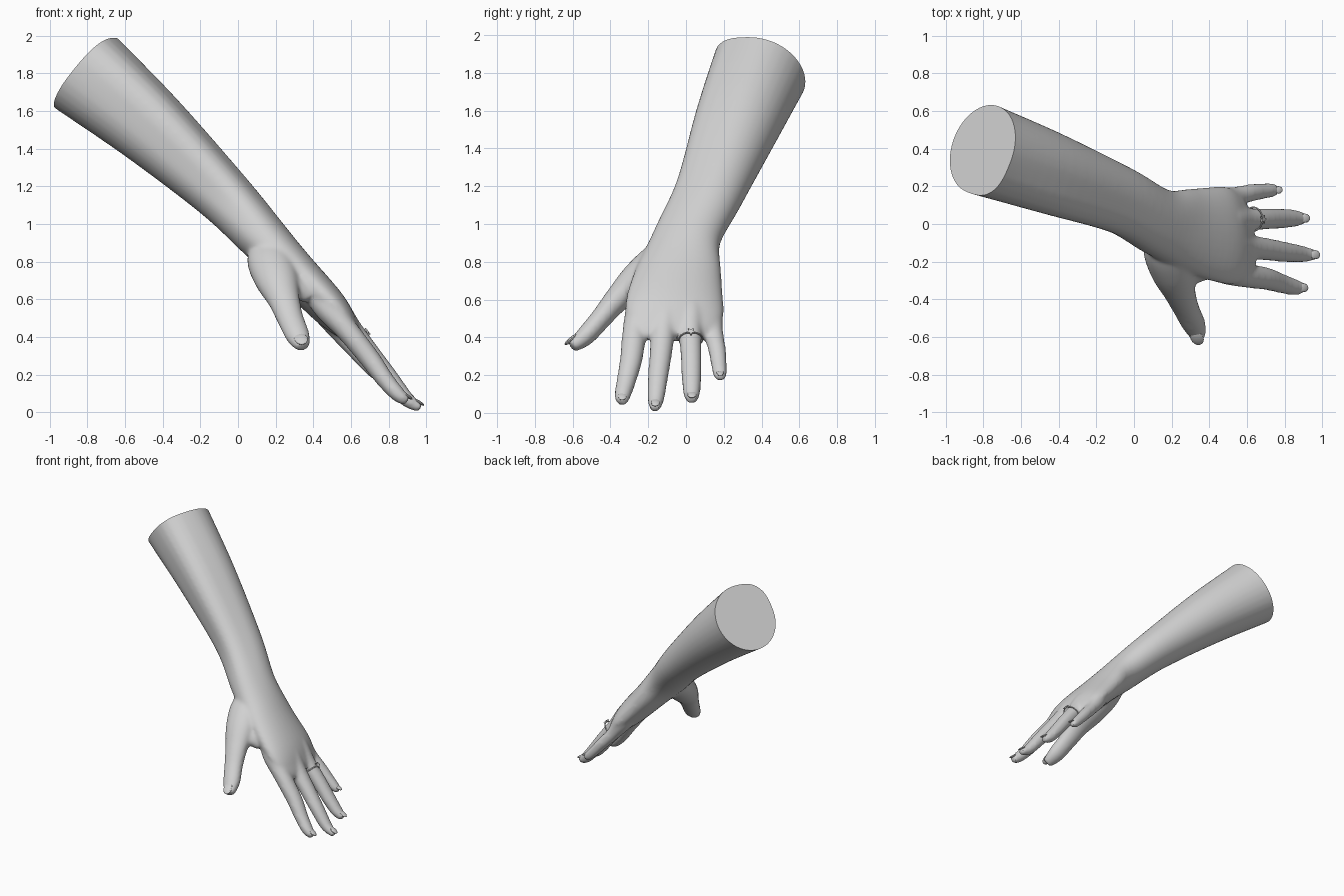
import bpy, bmesh, math
from mathutils import Vector, Matrix

if "Cube" in bpy.data.objects:
    bpy.data.objects.remove(bpy.data.objects["Cube"])

grey = bpy.data.materials.new("plain_grey")
grey.diffuse_color = (0.64, 0.64, 0.64, 1)
grey.use_nodes = True
grey.node_tree.nodes["Principled BSDF"].inputs["Base Color"].default_value = grey.diffuse_color
SIDES, STEPS = 32, 6


def spline(rows):
    """Catmull-Rom interpolation of rows of numbers."""
    out = []
    for i in range(len(rows) - 1):
        a, b, c, d = (rows[max(i - 1, 0)], rows[i], rows[i + 1],
                      rows[min(i + 2, len(rows) - 1)])
        for s in range(STEPS):
            t = s / STEPS
            out.append([0.5 * (2 * q + (r - p) * t + (2 * p - 5 * q + 4 * r - v) * t * t
                               + (3 * q - p - 3 * r + v) * t ** 3)
                        for p, q, r, v in zip(a, b, c, d)])
    out.append(list(rows[-1]))
    return out


def loft(bm, rows):
    """Closed tube; each row is x, y, z, half width, half thickness, width direction, muscle bulge."""
    pts = spline(rows)
    rings = []
    for i, p in enumerate(pts):
        c = Vector(p[:3])
        t = (Vector(pts[min(i + 1, len(pts) - 1)][:3]) - Vector(pts[max(i - 1, 0)][:3])).normalized()
        u = Vector(p[5:8])
        u = (u - t * u.dot(t)).normalized()
        w = u.cross(t)
        ring = []
        for k in range(SIDES):
            cs, sn = math.cos(k * math.tau / SIDES), math.sin(k * math.tau / SIDES)
            swell = 1 + p[8] * (2 * cs * sn) ** 2 if cs < 0 and sn < 0 else 1
            ring.append(bm.verts.new(c + (u * p[3] * cs + w * p[4] * sn) * swell))
        rings.append(ring)
    for a, b in zip(rings, rings[1:]):
        for k in range(SIDES):
            n = (k + 1) % SIDES
            bm.faces.new((a[k], a[n], b[n], b[k]))
    bm.faces.new(rings[0][::-1])
    bm.faces.new(rings[-1])


def digit(bm, rows, flat, hint):
    loft(bm, [(x, y, z, r, r * flat, *hint, 0) for x, y, z, r in rows])


def finish(ob, name):
    ob.name = name
    ob.data.name = name
    ob.data.materials.clear()
    ob.data.materials.append(grey)
    bpy.ops.object.select_all(action='DESELECT')
    ob.select_set(True)
    bpy.context.view_layer.objects.active = ob
    bpy.ops.object.shade_smooth_by_angle()


def new_object(bm, name):
    bmesh.ops.recalc_face_normals(bm, faces=bm.faces[:])
    me = bpy.data.meshes.new(name)
    bm.to_mesh(me)
    bm.free()
    ob = bpy.data.objects.new(name, me)
    bpy.context.collection.objects.link(ob)
    return ob


# forearm and palm
bm = bmesh.new()
loft(bm, [
    (-.848, .416, 1.838, .248, .255, .37, .93, 0, .12),
    (-.803, .398, 1.80, .243, .25, .37, .93, 0, .12),
    (-.465, .28, 1.515, .215, .205, .37, .93, 0, .18),
    (-.09, .135, 1.165, .178, .152, .35, .93, 0, .18),
    (.13, .01, .93, .18, .13, .25, .95, -.05, .08),
    (.30, -.035, .75, .225, .113, 0, 1, -.1, 0),
    (.48, -.06, .56, .262, .097, -.05, 1, -.12, 0),
    (.57, -.06, .455, .235, .066, -.05, 1, -.12, 0),
    (.615, -.055, .40, .17, .038, -.05, 1, -.12, 0)])

# fingers and thumb
SIDE = (0, 1, -.05)
index = [(.36, -.19, .68, .05), (.47, -.235, .56, .078), (.58, -.27, .435, .066),
         (.70, -.29, .285, .06), (.78, -.315, .175, .052), (.85, -.335, .095, .044),
         (.9, -.34, .06, .03)]
middle = [(.4, -.09, .68, .05), (.5, -.1, .575, .078), (.60, -.12, .44, .066), (.71, -.135, .30, .059),
          (.81, -.15, .175, .053), (.895, -.16, .07, .044), (.97, -.165, .022, .026)]
ring = [(.4, .01, .66, .05), (.5, .02, .555, .076), (.6, .022, .425, .062), (.7, .027, .3, .056),
        (.79, .029, .18, .052), (.86, .03, .1, .044), (.91, .03, .07, .028)]
pinky = [(.36, .09, .64, .05), (.46, .12, .53, .07), (.54, .145, .42, .053), (.62, .165, .33, .047),
         (.69, .175, .25, .042), (.735, .18, .205, .037), (.765, .18, .19, .025)]
thumb = [(.18, .0, .89, .08), (.17, -.12, .82, .122), (.205, -.25, .71, .118),
         (.243, -.365, .6, .086), (.277, -.45, .5, .071), (.318, -.535, .405, .064),
         (.345, -.605, .35, .04)]
web = [(.22, -.18, .75, .07), (.3, -.255, .675, .062), (.38, -.25, .62, .05)]
for rows in (index, middle, ring, pinky):
    digit(bm, rows, .92, SIDE)
digit(bm, thumb, .8, (1, .1, .2))
digit(bm, web, .9, (0, 1, 1))
arm = new_object(bm, "arm_and_hand")

# blend all limbs into one skin
rm = arm.modifiers.new("blend", 'REMESH')
rm.mode = 'VOXEL'
rm.voxel_size = .011
sm = arm.modifiers.new("soften", 'SMOOTH')
sm.factor = .5
sm.iterations = 14
deps = bpy.context.evaluated_depsgraph_get()
skin = bpy.data.meshes.new_from_object(arm.evaluated_get(deps))
arm.modifiers.clear()

# flat cut at the elbow end
bm = bmesh.new()
bm.from_mesh(skin)
bmesh.ops.bisect_plane(bm, geom=bm.verts[:] + bm.edges[:] + bm.faces[:],
                       plane_co=(-.803, .398, 1.80), plane_no=(-.72, .27, .66), clear_outer=True)
bmesh.ops.holes_fill(bm, edges=[e for e in bm.edges if e.is_boundary], sides=0)
bmesh.ops.recalc_face_normals(bm, faces=bm.faces[:])
bm.to_mesh(skin)
bm.free()
arm.data = skin
finish(arm, "arm_and_hand")


def frame(along, side):
    """Columns: length, width, outward (kept pointing up)."""
    t = Vector(along).normalized()
    u = Vector(side)
    u = (u - t * u.dot(t)).normalized()
    if t.cross(u).z < 0:
        u = -u
    return Matrix((t, u, t.cross(u))).transposed().to_4x4()


# fingernails, mostly sunk into the fingertips
for name, rows, side in (("index", index, SIDE), ("middle", middle, SIDE), ("ring", ring, SIDE),
                         ("pinky", pinky, SIDE), ("thumb", thumb, (1, .1, .2))):
    a, b = Vector(rows[-2][:3]), Vector(rows[-1][:3])
    r = rows[-2][3]
    m = frame(b - a, side)
    spot = a.lerp(b, .72) + m.to_3x3().col[2] * r * .5
    bm = bmesh.new()
    bmesh.ops.create_uvsphere(bm, u_segments=16, v_segments=8, radius=1)
    bm.transform(Matrix.Translation(spot) @ m @ Matrix.Diagonal((r * .75, r * .55, r * .2, 1)))
    finish(new_object(bm, name + "_nail"), name + "_nail")

# finger ring: thin band with a small star on top
m = frame((.61, .02, -.79), (0, 1, 0))
out = m.to_3x3().col[2]
centre = Vector((.634, .026, .39))
bpy.ops.mesh.primitive_torus_add(major_radius=.062, minor_radius=.0045,
                                 major_segments=40, minor_segments=8)
band = bpy.context.object
band.data.transform(Matrix.Translation(centre) @ m @ Matrix.Rotation(math.pi / 2, 4, 'Y'))
finish(band, "ring_band")

bm = bmesh.new()
outline = [((.024, .012)[k % 2], k * math.pi / 5) for k in range(10)]
face = bm.faces.new([bm.verts.new((r * math.cos(a), r * math.sin(a), -.005)) for r, a in outline])
ext = bmesh.ops.extrude_face_region(bm, geom=[face])
bmesh.ops.translate(bm, vec=(0, 0, .01),
                    verts=[v for v in ext["geom"] if isinstance(v, bmesh.types.BMVert)])
bm.transform(Matrix.Translation(centre + out * .066) @ m)
finish(new_object(bm, "ring_star"), "ring_star")
